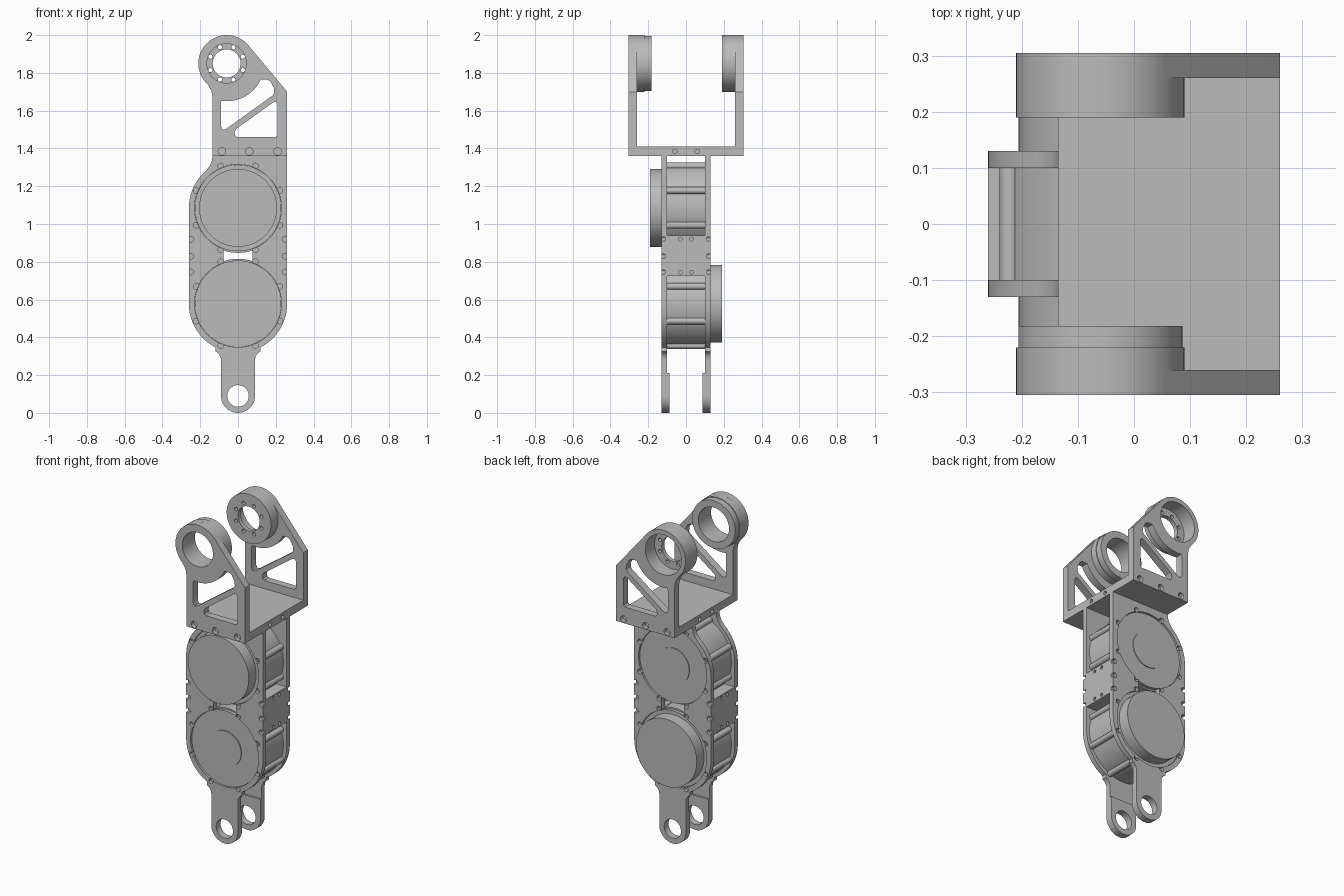
import bpy, bmesh
from math import sin, cos, radians

cube = bpy.data.objects.get("Cube")
if cube:
    bpy.data.objects.remove(cube)

grey = bpy.data.materials.new("machined_grey")
grey.use_nodes = True
grey.diffuse_color = (0.5, 0.5, 0.5, 1)
grey.node_tree.nodes["Principled BSDF"].inputs["Base Color"].default_value = (0.5, 0.5, 0.5, 1)
parts = []


def arc(cx, cz, r, a0, a1, n=24):
    return [(cx + r * cos(radians(a0 + (a1 - a0) * i / n)),
             cz + r * sin(radians(a0 + (a1 - a0) * i / n))) for i in range(n + 1)]


def circle(cx, cz, r, n=64):
    return arc(cx, cz, r, 0, 360, n)[:-1]


def rect(x0, x1, z0, z1):
    return [(x0, z0), (x1, z0), (x1, z1), (x0, z1)]


def prism(name, outline, d0, d1, axis="Y"):
    """Extrude an outline along y (points are x, z) or x (points are y, z)."""
    def place(p, d):
        return (p[0], d, p[1]) if axis == "Y" else (d, p[0], p[1])
    bm = bmesh.new()
    face = bm.faces.new([bm.verts.new(place(p, d0)) for p in outline])
    new = bmesh.ops.extrude_face_region(bm, geom=[face])["geom"]
    shift = (0, d1 - d0, 0) if axis == "Y" else (d1 - d0, 0, 0)
    bmesh.ops.translate(bm, vec=shift, verts=[v for v in new if isinstance(v, bmesh.types.BMVert)])
    bmesh.ops.recalc_face_normals(bm, faces=bm.faces)
    mesh = bpy.data.meshes.new(name)
    bm.to_mesh(mesh)
    bm.free()
    mesh.materials.append(grey)
    obj = bpy.data.objects.new(name, mesh)
    bpy.context.collection.objects.link(obj)
    parts.append(obj)
    return obj


def cut(obj, outline, d0, d1, axis="Y"):
    cutter = prism("cutter", outline, d0, d1, axis)
    parts.remove(cutter)
    cutter.hide_render = True
    mod = obj.modifiers.new("cut", "BOOLEAN")
    mod.operation, mod.solver, mod.object = "DIFFERENCE", "EXACT", cutter
    bpy.context.view_layer.objects.active = obj
    bpy.ops.object.modifier_apply(modifier=mod.name)
    bpy.data.objects.remove(cutter)


LOW, HIGH = 0.578, 1.085        # motor axis heights
PLATE_R, BOLT_R = 0.26, 0.24
EYE = (-0.06, 1.85)             # upper pivot


def bolt_ring(cx, cz, r):
    return [(cx + r * cos(radians(22.5 + 45 * k)), cz + r * sin(radians(22.5 + 45 * k)))
            for k in range(8)]


bolts = bolt_ring(0, LOW, BOLT_R) + bolt_ring(0, HIGH, BOLT_R)
notches = [(s * 0.249, z) for s in (-1, 1) for z in (0.746, 0.83, 0.92)]

# Side plate outline with tongue at the bottom and a shoulder at the top
plate = (arc(0, 0.09, 0.09, 180, 360)
         + arc(0.14, 0.28, 0.05, 180, 115, 6)
         + arc(0, LOW, PLATE_R, -63, 0)
         + [(0.26, 1.36), (-0.135, 1.36), (-0.138, 1.335), (-0.148, 1.31)]
         + arc(0, HIGH, PLATE_R, 130, 180)
         + arc(0, LOW, PLATE_R, 180, 243)
         + arc(-0.14, 0.28, 0.05, 65, 0, 6))

# Bracket cheek outline and its two lightening windows
cheek = ([(-0.135, 1.41), (0.26, 1.41), (0.26, 1.7)]
         + arc(*EYE, 0.15, 40, 215, 48)
         + [(-0.158, 1.735), (-0.141, 1.705), (-0.135, 1.67)])
upper_window = (arc(*EYE, 0.2, 262, 335, 16)
                + [(0.155, 1.765), (0.17, 1.757), (0.19, 1.72), (0.192, 1.695), (0.183, 1.68),
                   (-0.065, 1.502), (-0.082, 1.5), (-0.09, 1.515), (-0.09, 1.64)])
lower_window = [(-0.005, 1.46), (0.2, 1.46), (0.21, 1.47), (0.21, 1.635), (0.2, 1.647),
                (0.185, 1.643), (-0.01, 1.503), (-0.018, 1.485), (-0.015, 1.468)]

for s, side in ((-1, "front"), (1, "back")):
    # Side plate with motor openings, slot, bolt holes and edge notches
    p = prism(side + "_plate", plate, s * 0.1, s * 0.13)
    for z in (LOW, HIGH):
        cut(p, circle(0, z, 0.23), s * 0.05, s * 0.2)
    cut(p, rect(-0.076, 0.076, 0.78, 0.88), s * 0.05, s * 0.2)
    for x, z in bolts + notches:
        cut(p, circle(x, z, 0.015, 16), s * 0.11, s * 0.2)
    cut(p, circle(0, 0.09, 0.057), s * 0.05, s * 0.2)

    # Thickened tongue pad
    pad = prism(side + "_tongue_pad", arc(0, 0.09, 0.09, 180, 360) + [(0.09, 0.21), (-0.09, 0.21)],
                s * 0.088, s * 0.1)
    cut(pad, circle(0, 0.09, 0.057), s * 0.05, s * 0.2)

    # Motor faces: one protruding cap and one flush disc on each side
    cap_z, flush_z = (HIGH, LOW) if s < 0 else (LOW, HIGH)
    prism(side + "_motor_cap", circle(0, cap_z, 0.206), s * 0.1, s * 0.19)
    prism(side + "_hub_disc", circle(0, flush_z, 0.108), s * 0.1, s * 0.124)

    # Bracket cheek and pivot boss
    c = prism(side + "_cheek", cheek, s * 0.26, s * 0.305)
    for window in (upper_window, lower_window):
        cut(c, window, s * 0.2, s * 0.4)
    if s < 0:
        boss = [prism("front_boss", circle(*EYE, 0.15), -0.22, -0.26),
                prism("front_boss_lip", circle(*EYE, 0.146), -0.182, -0.22), c]
        for b in boss:
            cut(b, circle(*EYE, 0.104), -0.1, -0.4)
    else:
        boss = prism("back_boss", circle(*EYE, 0.15), 0.19, 0.26)
        cut(boss, circle(*EYE, 0.074), 0.1, 0.4)
        for x, z in bolt_ring(*EYE, 0.093):
            cut(boss, circle(x, z, 0.011, 16), 0.1, 0.4)
        for b in (boss, c):
            cut(b, circle(*EYE, 0.122), 0.215, 0.4)

# Bracket base with bolt holes on all edges
base = prism("bracket_base", rect(-0.135, 0.26, 1.36, 1.41), -0.305, 0.305)
for s in (-1, 1):
    for x in (-0.085, 0.06, 0.21):
        cut(base, circle(x, 1.384, 0.02, 20), s * 0.28, s * 0.4)
for y in (-0.06, 0.06):
    cut(base, circle(y, 1.384, 0.012, 16), 0.23, 0.3, "X")
    cut(base, circle(y, 1.384, 0.012, 16), -0.11, -0.2, "X")

# Motor bodies with bolt bosses around them
for name, z in (("lower", LOW), ("upper", HIGH)):
    prism(name + "_motor_body", circle(0, z, 0.238), -0.1, 0.1)
    prism(name + "_motor_face", circle(0, z, 0.229), -0.119, 0.119)
    for x, bz in bolt_ring(0, z, BOLT_R):
        prism(name + "_motor_boss", circle(x, bz, 0.018, 16), -0.1, 0.1)

# Spacer blocks between the plates
for s, side in ((1, "left"), (-1, "right")):
    block = prism(side + "_spacer", rect(0.1, 0.26, 0.725, 0.94), -0.1, 0.1)
    if s < 0:
        for v in block.data.vertices:
            v.co.x *= -1
        block.data.flip_normals()
    for y in (-0.03, 0.03):
        for z in (0.745, 0.92):
            cut(block, circle(y, z, 0.01, 12), s * 0.24, s * 0.3, "X")

# Smooth round surfaces, keep edges sharp
bpy.ops.object.select_all(action="DESELECT")
for o in parts:
    o.select_set(True)
bpy.context.view_layer.objects.active = parts[0]
bpy.ops.object.shade_smooth_by_angle(angle=radians(30))
